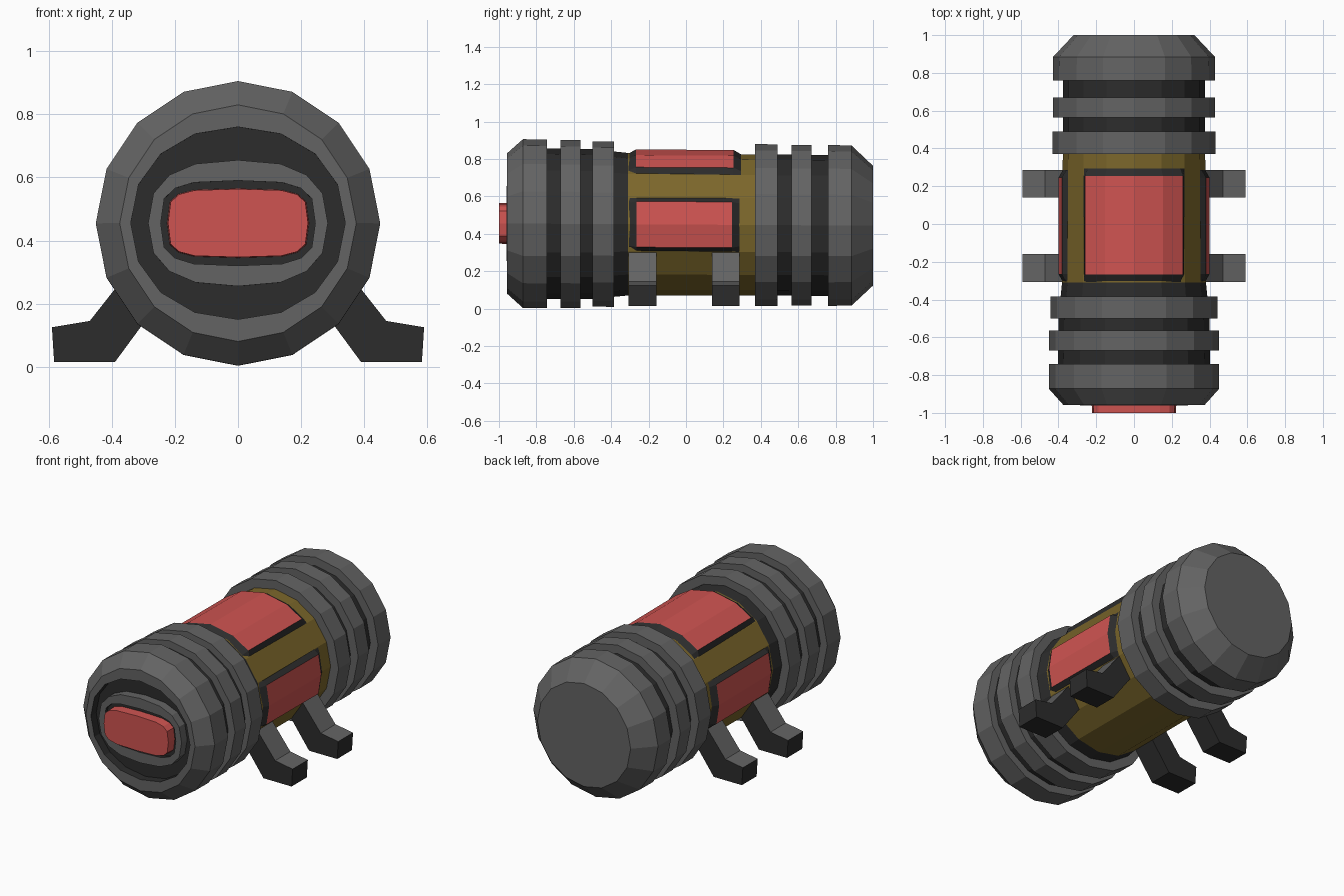
import bpy, bmesh
from math import sin, cos, pi, radians, copysign

if "Cube" in bpy.data.objects:
    bpy.data.objects.remove(bpy.data.objects["Cube"])


def material(name, rgb):
    m = bpy.data.materials.new(name)
    m.diffuse_color = (*rgb, 1)
    m.use_nodes = True
    m.node_tree.nodes["Principled BSDF"].inputs["Base Color"].default_value = m.diffuse_color
    return m


GREY = material("grey", (0.125, 0.125, 0.125))
DARK = material("dark", (0.025, 0.025, 0.025))
RED = material("red", (0.62, 0.088, 0.082))
OLIVE = material("olive", (0.2, 0.135, 0.024))
SIDES = 16


def axis_z(y):
    # the barrel axis drops slightly toward the back
    return 0.4495 - 0.006 * y


def finish(name, bm, mats, recalc=True, mirror=False):
    if recalc:
        bmesh.ops.recalc_face_normals(bm, faces=bm.faces[:])
    me = bpy.data.meshes.new(name)
    bm.to_mesh(me)
    bm.free()
    for m in mats:
        me.materials.append(m)
    ob = bpy.data.objects.new(name, me)
    bpy.context.collection.objects.link(ob)
    if mirror:
        ob.modifiers.new("mirror", "MIRROR").use_mirror_merge = False
    return ob


def loft(name, sections, mats, dark=()):
    """Capped solid through sections (y, rx, rz, squareness power).
    Bands listed in dark use the second material; -1 is the first cap."""
    bm = bmesh.new()
    rings = []
    for y, rx, rz, p in sections:
        ring = []
        for i in range(SIDES):
            a = 2 * pi * i / SIDES
            s, c = round(sin(a), 6), round(cos(a), 6)
            ring.append(bm.verts.new((rx * copysign(abs(s) ** p, s), y,
                                      axis_z(y) + rz * copysign(abs(c) ** p, c))))
        rings.append(ring)
    for k in range(len(rings) - 1):
        for i in range(SIDES):
            j = (i + 1) % SIDES
            f = bm.faces.new((rings[k][i], rings[k][j], rings[k + 1][j], rings[k + 1][i]))
            f.material_index = int(k in dark)
    bm.faces.new(rings[0]).material_index = int(-1 in dark)
    bm.faces.new(rings[-1])
    return finish(name, bm, mats)


def rounds(*pairs):
    return [(y, r, r, 1) for y, r in pairs]


# Barrel core
loft("front_core", rounds((-0.86, 0.405), (-0.50, 0.4), (-0.31, 0.381)), [DARK])
loft("middle_body", rounds((-0.31, 0.381), (0.375, 0.377)), [OLIVE])
loft("back_core", rounds((0.375, 0.377), (0.85, 0.377)), [DARK])

# Ribs around the barrel
for name, y0, y1, r in (("front_outer_rib", -0.67, -0.565, 0.449),
                        ("front_inner_rib", -0.50, -0.385, 0.442),
                        ("back_inner_rib", 0.37, 0.49, 0.432),
                        ("back_outer_rib", 0.565, 0.67, 0.43)):
    loft(name, rounds((y0, r), (y1, r)), [GREY])

# End caps; the front one has a dark recess
loft("front_cap", [(-0.905, 0.34, 0.305, 0.95), (-0.957, 0.34, 0.305, 0.95)]
     + rounds((-0.957, 0.375), (-0.872, 0.451), (-0.742, 0.451)), [GREY, DARK], dark=(-1, 0))
loft("back_cap", rounds((0.76, 0.43), (0.885, 0.428), (1.0, 0.32)), [GREY])

# Front lens and its bezel
loft("lens_bezel", [(-0.94, 0.245, 0.135, 0.58), (-0.96, 0.245, 0.135, 0.58),
                    (-0.96, 0.285, 0.2, 0.78), (-0.9, 0.285, 0.2, 0.78)],
     [GREY, DARK], dark=(-1, 0))
loft("lens", [(-1.0, 0.222, 0.108, 0.5), (-0.935, 0.225, 0.11, 0.5)], [RED])


def panel(name, a0, a1, y0, y1, mirror=False):
    """Raised curved plate with a dark bevelled border, angles from the top."""
    step, inset = 22.5, 4.7
    n = round((a1 - a0) / step)
    angles = [a0, a0 + inset] + [a0 + step * i for i in range(1, n)] + [a1 - inset, a1]
    ys = [y0, y0 + 0.04, y1 - 0.04, y1]
    bm = bmesh.new()
    grid = []
    for i, a in enumerate(angles):
        row = []
        for j, y in enumerate(ys):
            edge = i in (0, len(angles) - 1) or j in (0, 3)
            r = 0.377 if edge else 0.4
            row.append(bm.verts.new((r * sin(radians(a)), y, axis_z(y) + r * cos(radians(a)))))
        grid.append(row)
    for i in range(len(angles) - 1):
        for j in range(3):
            f = bm.faces.new((grid[i][j], grid[i + 1][j], grid[i + 1][j + 1], grid[i][j + 1]))
            f.material_index = int(j == 1 and 0 < i < len(angles) - 2)
    return finish(name, bm, [DARK, RED], recalc=False, mirror=mirror)


# Red panels on the top and both sides
panel("top_panel", -45, 45, -0.308, 0.295)
panel("side_panels", 67.5, 112.5, -0.305, 0.285, mirror=True)


def leg_pair(name, y0, y1):
    pts = [(0.34, 0.31), (0.47, 0.145), (0.59, 0.125),
           (0.583, 0.015), (0.39, 0.015), (0.265, 0.185)]
    bm = bmesh.new()
    a, b = [[bm.verts.new((x, y, z)) for x, z in pts] for y in (y0, y1)]
    bm.faces.new(a)
    bm.faces.new(b)
    for i in range(len(pts)):
        j = (i + 1) % len(pts)
        f = bm.faces.new((a[i], a[j], b[j], b[i]))
        f.material_index = int(i < 2)
    return finish(name, bm, [DARK, GREY], mirror=True)


# Bent feet: grey upper faces, dark elsewhere
leg_pair("front_legs", -0.307, -0.158)
leg_pair("back_legs", 0.14, 0.285)
